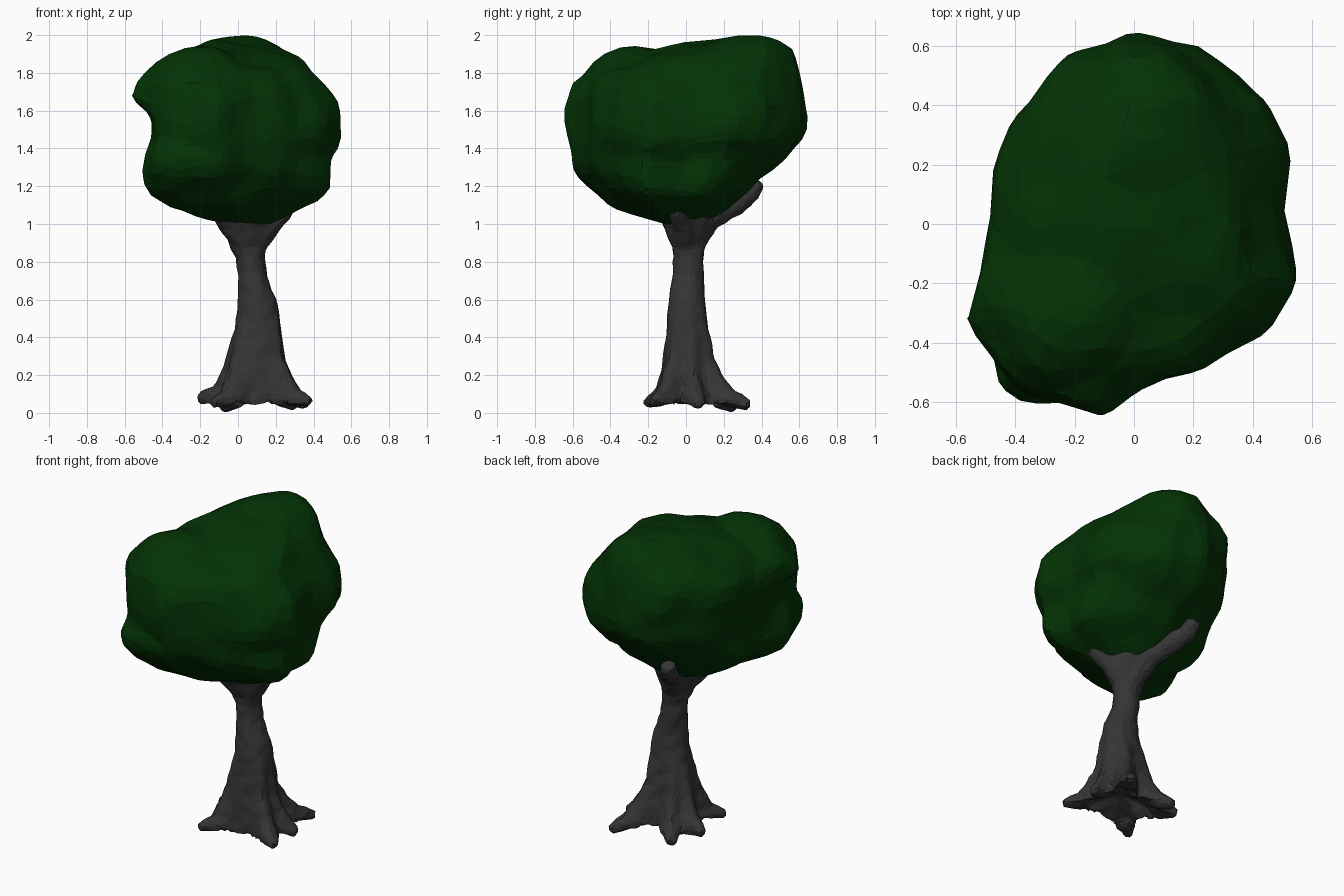
import bpy
import bmesh
import math
from mathutils import Matrix, Vector, noise

cube = bpy.data.objects.get("Cube")
if cube:
    bpy.data.objects.remove(cube, do_unlink=True)


def make_material(name, colour):
    material = bpy.data.materials.new(name)
    material.use_nodes = True
    material.diffuse_color = colour
    material.node_tree.nodes["Principled BSDF"].inputs["Base Color"].default_value = colour
    return material


def loft(bm, rings, start=None):
    """Skin a closed surface through rings, with a fan cap at each end."""
    loops = [[bm.verts.new(p) for p in ring] for ring in rings]
    count = len(loops[0])
    for low, high in zip(loops, loops[1:]):
        for i in range(count):
            j = (i + 1) % count
            bm.faces.new((low[i], low[j], high[j], high[i]))
    for loop, tip in ((loops[0], start), (loops[-1], None)):
        centre = sum((v.co for v in loop), Vector()) / count
        apex = bm.verts.new(tip if tip else centre)
        for i in range(count):
            bm.faces.new((loop[i], loop[(i + 1) % count], apex))


def tube(bm, path, sides=10):
    """Tapering limb through (point, radius) pairs."""
    points = [Vector(p) for p, r in path]
    rings = []
    for k, (p, radius) in enumerate(path):
        along = points[min(k + 1, len(points) - 1)] - points[max(k - 1, 0)]
        turn = along.to_track_quat("Z", "Y")
        rings.append([points[k] + turn @ Vector((radius * math.cos(math.tau * i / sides),
                                                 radius * math.sin(math.tau * i / sides), 0))
                      for i in range(sides)])
    loft(bm, rings)


def finish(bm, name, material, voxel, lump_size, lump_height, smoothing, keep):
    """Fuse the pieces, roughen the surface and reduce it to irregular facets."""
    bmesh.ops.recalc_face_normals(bm, faces=bm.faces)
    mesh = bpy.data.meshes.new(name)
    bm.to_mesh(mesh)
    bm.free()
    obj = bpy.data.objects.new(name, mesh)
    bpy.context.collection.objects.link(obj)
    bpy.ops.object.select_all(action="DESELECT")
    bpy.context.view_layer.objects.active = obj
    obj.select_set(True)

    remesh = obj.modifiers.new("Fuse", "REMESH")
    remesh.mode = "VOXEL"
    remesh.voxel_size = voxel
    smooth = obj.modifiers.new("Soften", "SMOOTH")
    smooth.iterations = smoothing
    for modifier in (remesh, smooth):
        bpy.ops.object.modifier_apply(modifier=modifier.name)

    normals = [v.normal.copy() for v in obj.data.vertices]
    for vert, normal in zip(obj.data.vertices, normals):
        vert.co += normal * lump_height * noise.noise(vert.co / lump_size)

    decimate = obj.modifiers.new("Facets", "DECIMATE")
    decimate.ratio = keep
    bpy.ops.object.modifier_apply(modifier=decimate.name)
    bpy.ops.object.shade_flat()
    obj.data.materials.clear()
    obj.data.materials.append(material)


leaf_green = make_material("leaf_green", (0.001, 0.033, 0.0015, 1))
bark_grey = make_material("bark_grey", (0.035, 0.035, 0.035, 1))

# Foliage: one plan outline fitted to the width and depth of each level
outline = [(0, .64), (.2, .6), (.34, .5), (.45, .4), (.5, .25), (.49, .05), (.55, -.2),
           (.43, -.35), (.24, -.48), (.1, -.52), (-.1, -.63), (-.37, -.6), (-.46, -.53),
           (-.55, -.34), (-.52, -.2), (-.47, 0), (-.46, .2), (-.39, .35), (-.2, .57)]
levels = [  # height, x range, y range
    (1.0, -.05, .15, -.1, .05), (1.03, -.19, .25, -.22, .15), (1.1, -.37, .4, -.4, .23),
    (1.17, -.48, .5, -.48, .32), (1.27, -.52, .5, -.58, .42), (1.35, -.5, .5, -.61, .53),
    (1.45, -.54, .56, -.63, .62), (1.55, -.55, .56, -.64, .64), (1.66, -.57, .53, -.64, .64),
    (1.75, -.55, .46, -.62, .62), (1.82, -.46, .4, -.53, .6), (1.88, -.34, .33, -.34, .58),
    (1.93, -.25, .25, -.12, .56), (1.97, -.15, .17, .08, .5), (1.995, -.05, .07, .25, .4)]
bm = bmesh.new()
rings = []
for z, left, right, front, back in levels:
    ring = []
    for x, y in outline:
        corner = x < -.3 and y < -.5
        bulge = (1.08 if z < 1.4 else .95) if corner else 1
        px = (left + right) / 2 + (right - left) / 2 * x * bulge / .55
        py = (front + back) / 2 + (back - front) / 2 * y * bulge / .635
        if 1.4 < z < 1.6:  # dent between the upper and lower lobes
            px = max(px, -.45)
        ring.append((px, py, z))
    rings.append(ring)
loft(bm, rings)
# Raised lobe on the front right of the crown
bmesh.ops.create_icosphere(bm, subdivisions=3, radius=1, matrix=(
    Matrix.Translation((-.21, -.26, 1.69)) @ Matrix.Diagonal((.3, .32, .25, 1))))
finish(bm, "foliage", leaf_green, .035, .2, .024, 2, .14)

# Trunk: a waisted column that flares into ridged roots over a hollow underside
foot = Vector((.11, .01, 0))
roots = [(.385, -.18, .055), (.3, .335, .04), (-.13, -.21, .05), (-.215, .13, .075),
         (-.08, .265, .025), (.37, .07, .045)]
sections = [  # height, x range, y range, root flare
    (.04, -.03, .26, -.13, .15, .9), (.08, -.03, .26, -.13, .15, .88),
    (.13, -.035, .255, -.13, .145, .58), (.2, -.04, .25, -.13, .14, .33),
    (.3, -.04, .23, -.12, .13, .16), (.45, -.01, .225, -.105, .115, .06),
    (.6, 0, .205, -.09, .1, 0), (.72, 0, .155, -.075, .095, 0),
    (.82, -.01, .14, -.065, .095, 0), (.92, -.06, .16, -.09, .1, 0),
    (1.02, -.11, .2, -.13, .13, 0), (1.1, -.12, .2, -.12, .12, 0)]
sides = 40
bm = bmesh.new()
rings = []
for z, left, right, front, back, flare in sections:
    ring = []
    for i in range(sides):
        angle = math.tau * i / sides
        way = Vector((math.cos(angle), math.sin(angle), 0))
        spread = 0
        for x, y, height in roots:
            reach = Vector((x, y, 0)) - foot
            aim = way.angle(reach)
            spread = max(spread, (reach.length - .14) * math.exp(-(aim / .33) ** 2))
        ring.append(Vector(((left + right) / 2 + (right - left) / 2 * way.x,
                            (front + back) / 2 + (back - front) / 2 * way.y, z))
                    + way * spread * flare)
    rings.append(ring)
loft(bm, rings, start=(.1, .02, .14))

# Root toes: short rounded ends that touch the ground
for x, y, height in roots:
    tip = Vector((x, y, height))
    tube(bm, [(foot.lerp(tip, .6) + Vector((0, 0, .06)), .05),
              (foot.lerp(tip, .85) + Vector((0, 0, .025)), .042), (tip, .028)])

# Branches: one bare limb at the back, two that vanish into the leaves
for path in [
        [((.05, .02, .9), .08), ((0, .13, 1.04), .07), ((-.07, .26, 1.1), .06),
         ((-.12, .34, 1.16), .055), ((-.14, .38, 1.23), .042)],
        [((.09, 0, .9), .07), ((.18, -.02, 1.0), .055), ((.27, -.06, 1.08), .04)],
        [((.04, 0, .9), .07), ((-.05, -.06, 1.0), .055), ((-.12, -.14, 1.08), .04)]]:
    tube(bm, path)
finish(bm, "trunk", bark_grey, .016, .07, .008, 2, .16)
